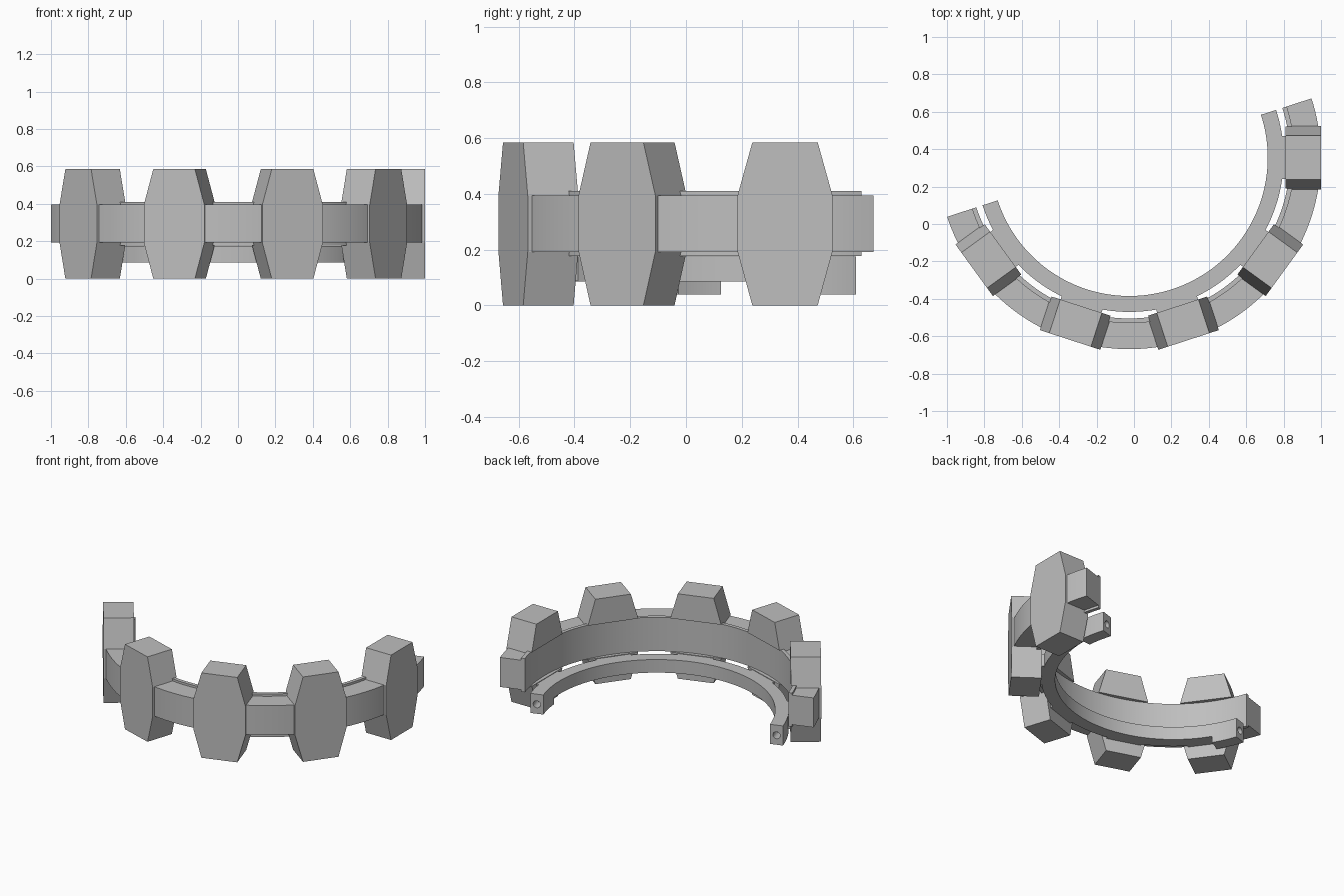
import bpy, bmesh
from math import radians, sin, cos
from mathutils import Matrix, Vector

if "Cube" in bpy.data.objects:
    bpy.data.objects.remove(bpy.data.objects["Cube"], do_unlink=True)

CENTRE = Vector((-0.025, 0.355, 0))
START, END = 198, 378          # the half ring's span in degrees
R_OUT = 1.025

grey = bpy.data.materials.new("plain_grey")
grey.use_nodes = True
colour = (0.52, 0.52, 0.52, 1)
grey.diffuse_color = colour
grey.node_tree.nodes["Principled BSDF"].inputs["Base Color"].default_value = colour


def finish(name, bm, smooth=False):
    bmesh.ops.recalc_face_normals(bm, faces=bm.faces)
    mesh = bpy.data.meshes.new(name)
    bm.to_mesh(mesh)
    bm.free()
    ob = bpy.data.objects.new(name, mesh)
    bpy.context.collection.objects.link(ob)
    mesh.materials.append(grey)
    if smooth:
        bpy.ops.object.select_all(action="DESELECT")
        ob.select_set(True)
        bpy.context.view_layer.objects.active = ob
        bpy.ops.object.shade_smooth_by_angle(angle=radians(30))
    return ob


def arc(name, section, a0, a1, step=2):
    """Sweep a closed (radius, z) section round the ring centre."""
    bm = bmesh.new()
    count = max(2, round((a1 - a0) / step))
    rows = []
    for i in range(count + 1):
        a = radians(a0 + (a1 - a0) * i / count)
        rows.append([bm.verts.new(CENTRE + Vector((r * cos(a), r * sin(a), z)))
                     for r, z in section])
    n = len(section)
    for p, q in zip(rows, rows[1:]):
        for k in range(n):
            m = (k + 1) % n
            bm.faces.new((p[k], p[m], q[m], q[k]))
    bm.faces.new(rows[0])
    bm.faces.new(rows[-1])
    return finish(name, bm, True)


def prism(name, outline, r0, r1, angle):
    """Extrude a (tangent, z) outline radially at one angle."""
    bm = bmesh.new()
    turn = Matrix.Translation(CENTRE) @ Matrix.Rotation(radians(angle), 4, "Z")
    face = bm.faces.new([bm.verts.new(turn @ Vector((r0, t, z))) for t, z in outline])
    out = bmesh.ops.extrude_face_region(bm, geom=[face])["geom"]
    shift = turn.to_3x3() @ Vector((r1 - r0, 0, 0))
    bmesh.ops.translate(bm, vec=shift, verts=[g for g in out if isinstance(g, bmesh.types.BMVert)])
    return finish(name, bm)


def cut(ob, cutter):
    mod = ob.modifiers.new("cut", "BOOLEAN")
    mod.operation = "DIFFERENCE"
    mod.solver = "EXACT"
    mod.object = cutter
    cutter.hide_render = True
    cutter.display_type = "WIRE"
    cutter.hide_set(True)


def cylinder(name, radius, depth, matrix, segments):
    bm = bmesh.new()
    bmesh.ops.create_cone(bm, cap_ends=True, segments=segments, radius1=radius,
                          radius2=radius, depth=depth, matrix=matrix)
    return finish(name, bm)


# Outer band with a slightly taller inner lip
band = [(0.86, 0.177), (0.885, 0.177), (0.885, 0.192), (R_OUT - 0.001, 0.192),
        (R_OUT - 0.001, 0.395), (0.885, 0.395), (0.885, 0.41), (0.86, 0.41)]
arc("outer_band", band, START, END)

# Lower inner ring
ring = [(0.74, 0.085), (0.825, 0.085), (0.825, 0.175), (0.74, 0.175)]
arc("inner_ring", ring, START, END)

# Teeth, hollowed flush with the band's inner wall, and their links to the ring
bore = cylinder("bore_cutter", 0.86, 0.233,
                Matrix.Translation(CENTRE + Vector((0, 0, 0.2935))), 180)
tooth = [(-0.117, 0), (0.117, 0), (0.17, 0.192), (0.17, 0.395),
         (0.117, 0.585), (-0.117, 0.585), (-0.17, 0.395), (-0.17, 0.192)]
link = [(-0.115, 0.087), (0.115, 0.087), (0.115, 0.173), (-0.115, 0.173)]
for i in range(5):
    angle = START + 18 + 36 * i
    cut(prism(f"tooth_{i + 1}", tooth, 0.835, R_OUT, angle), bore)
    prism(f"tooth_link_{i + 1}", link, 0.80, 0.84, angle)

# Deeper end lugs with a blind bolt hole in each end face
lug = [(0.74, 0.04), (0.825, 0.04), (0.825, 0.175), (0.74, 0.175)]
for side, end, inner in (("right", START, START + 13), ("left", END, END - 13)):
    ob = arc(f"{side}_end_lug", lug, min(end, inner), max(end, inner))
    hole = (Matrix.Translation(CENTRE) @ Matrix.Rotation(radians(end), 4, "Z")
            @ Matrix.Translation((0.7825, 0, 0.105)) @ Matrix.Rotation(radians(90), 4, "X"))
    drill = cylinder(f"{side}_hole_cutter", 0.024, 0.16, hole, 24)
    cut(ob, drill)
    cut(bpy.data.objects["inner_ring"], drill)
